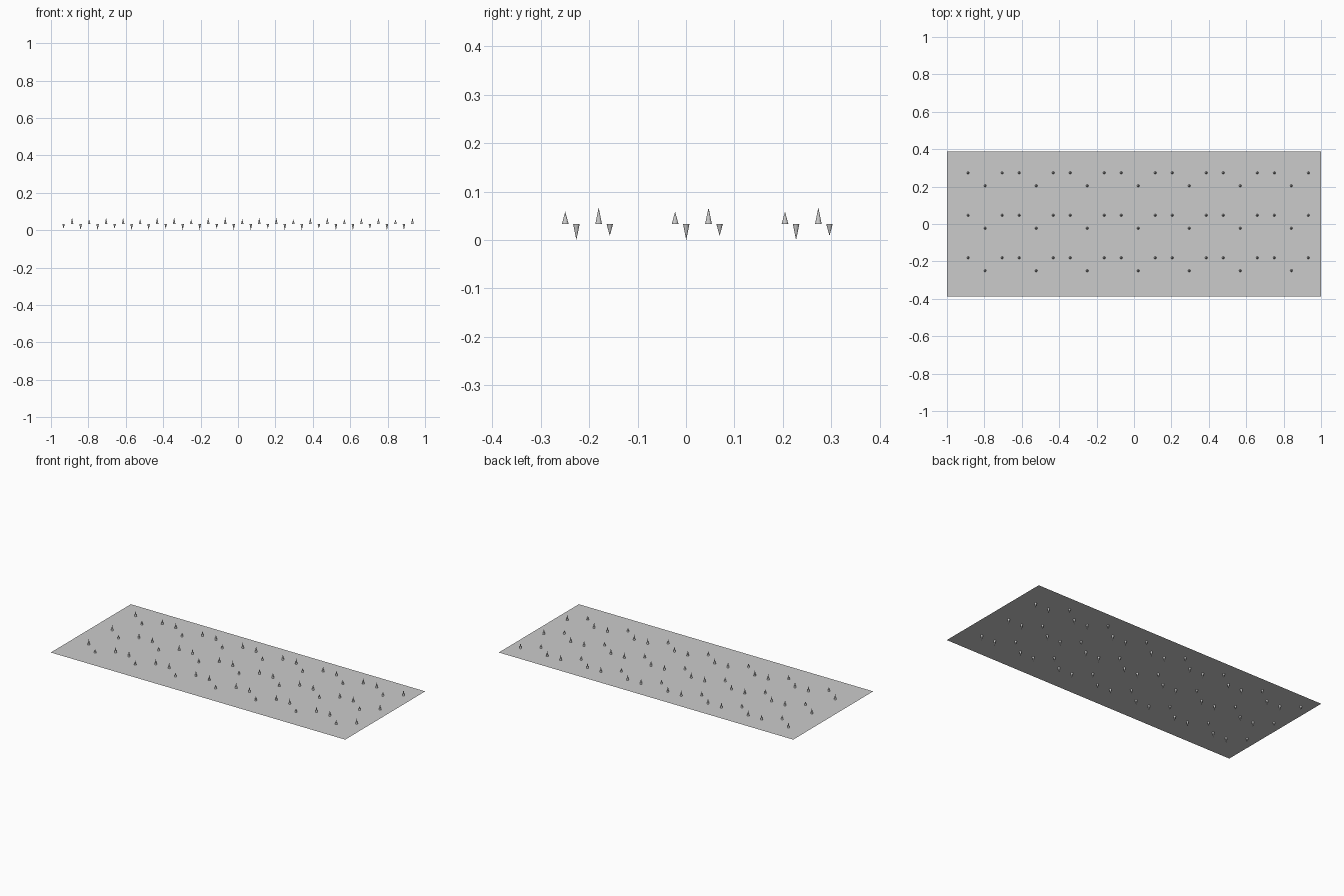
import bpy, bmesh, math
from mathutils import Matrix

if "Cube" in bpy.data.objects:
    bpy.data.objects.remove(bpy.data.objects["Cube"])

PLATE_Z = 0.0335
STEP = 0.0455      # spacing of spikes along a row
ROW_GAP = 0.227    # spacing between rows
RADIUS = 0.0068


def finish(name, bm):
    mesh = bpy.data.meshes.new(name)
    bm.to_mesh(mesh)
    bm.free()
    obj = bpy.data.objects.new(name, mesh)
    bpy.context.collection.objects.link(obj)
    return obj


# thin sheet
bm = bmesh.new()
bmesh.ops.create_grid(bm, x_segments=1, y_segments=1, size=1,
                      matrix=Matrix.Translation((0, 0, PLATE_Z)) @ Matrix.Diagonal((1, 0.388, 1, 1)))
finish("sheet", bm)


# one wavy row of small cones, alternately pointing down and up
def spike_row(name, y_mid):
    bm = bmesh.new()
    for i in range(42):
        x = (i - 20.5) * STEP
        y = y_mid + 0.046 * math.cos(i * math.pi / 3)
        height = 0.025 if i % 3 == 0 else 0.0335
        turn = Matrix.Rotation(math.pi if i % 2 == 0 else 0, 4, 'X')
        bmesh.ops.create_cone(bm, cap_ends=True, segments=12, radius1=RADIUS, radius2=0, depth=height,
                              matrix=Matrix.Translation((x, y, PLATE_Z)) @ turn
                              @ Matrix.Translation((0, 0, height / 2)))
    bmesh.ops.remove_doubles(bm, verts=bm.verts, dist=1e-5)
    finish(name, bm)


for k, label in enumerate(("front", "middle", "back")):
    spike_row(label + "_spike_row", 0.0235 + (k - 1) * ROW_GAP)
